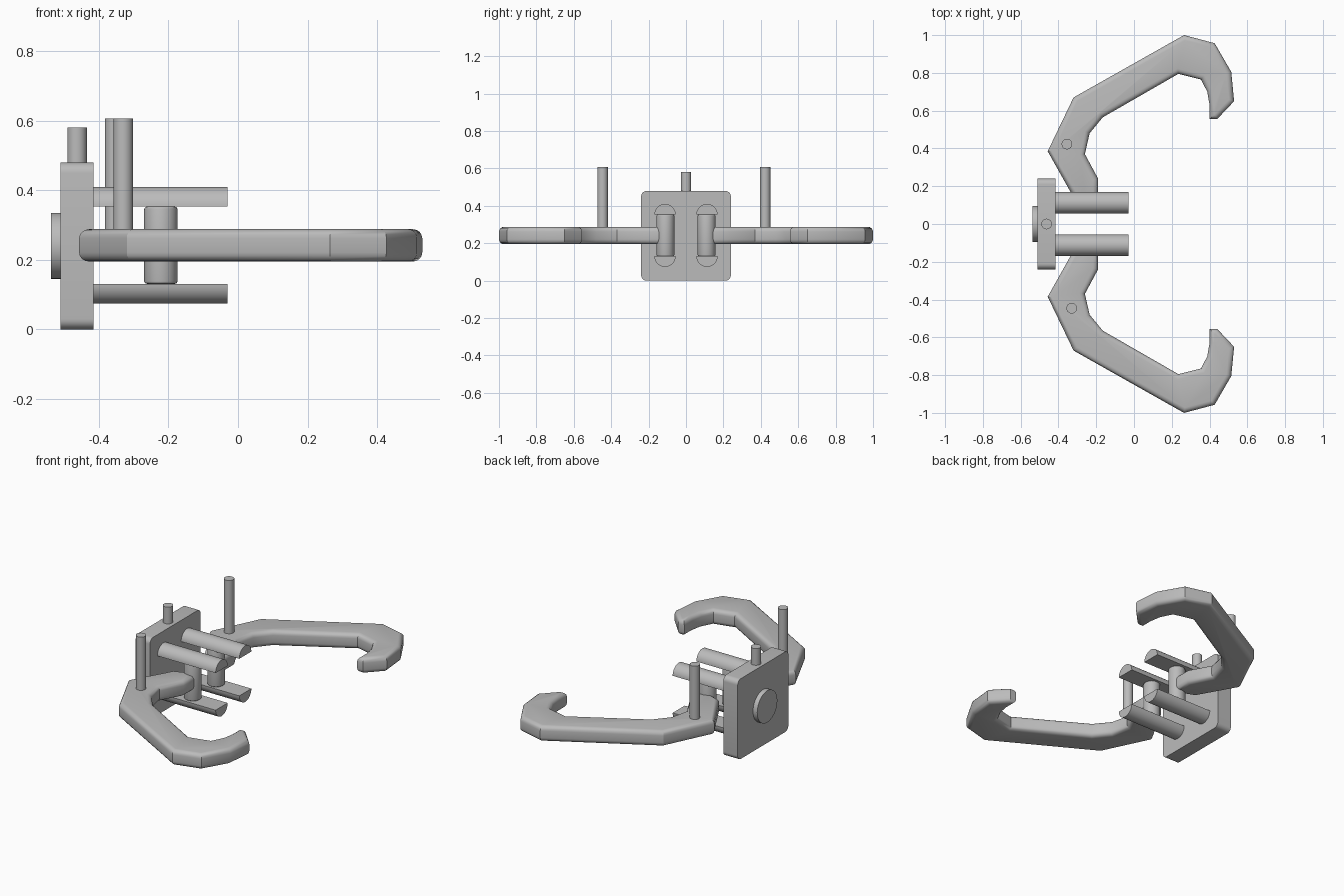
import bpy, bmesh, math
from mathutils import Matrix, Vector

cube = bpy.data.objects.get("Cube")
if cube:
    bpy.data.objects.remove(cube, do_unlink=True)

grey = bpy.data.materials.new("mid grey")
grey.use_nodes = True
GREY = (0.5, 0.5, 0.5, 1)
grey.diffuse_color = GREY
grey.node_tree.nodes["Principled BSDF"].inputs["Base Color"].default_value = GREY


def finish(name, bm):
    bmesh.ops.recalc_face_normals(bm, faces=bm.faces)
    mesh = bpy.data.meshes.new(name)
    bm.to_mesh(mesh)
    bm.free()
    mesh.materials.append(grey)
    obj = bpy.data.objects.new(name, mesh)
    bpy.context.collection.objects.link(obj)
    bpy.ops.object.select_all(action='DESELECT')
    obj.select_set(True)
    bpy.context.view_layer.objects.active = obj
    bpy.ops.object.shade_smooth_by_angle(angle=math.radians(28))
    return obj


def prism(name, points, direction, rim=0.0, segments=4):
    """Extrude a closed outline along a direction, rounding both rims."""
    bm = bmesh.new()
    direction = Vector(direction)
    face = bm.faces.new([bm.verts.new(p) for p in points])
    moved = bmesh.ops.extrude_face_region(bm, geom=[face], use_keep_orig=True)
    verts = [v for v in moved["geom"] if isinstance(v, bmesh.types.BMVert)]
    bmesh.ops.translate(bm, vec=direction, verts=verts)
    bmesh.ops.recalc_face_normals(bm, faces=bm.faces)
    if rim:
        axis = direction.normalized()
        edges = [e for e in bm.edges
                 if abs((e.verts[0].co - e.verts[1].co).normalized().dot(axis)) < 0.5]
        bmesh.ops.bevel(bm, geom=edges, offset=rim, segments=segments,
                        profile=0.5, affect='EDGES', clamp_overlap=False)
    return finish(name, bm)


def rod(name, x, y, z0, z1, radius, rim=0.0):
    ring = [(x + radius * math.cos(a), y + radius * math.sin(a), z0)
            for a in (math.tau * i / 32 for i in range(32))]
    return prism(name, ring, (0, 0, z1 - z0), rim, 3)


# Back plate with rounded corners, its disc and top peg
HALF, CORNER = 0.24, 0.03
plate = []
for quarter in range(4):
    mid = math.pi / 2 * quarter + math.pi / 4
    cy = math.copysign(HALF - CORNER, math.cos(mid))
    cz = HALF + math.copysign(HALF - CORNER, math.sin(mid))
    for i in range(7):
        a = math.pi / 2 * (quarter + i / 6)
        plate.append((-0.51, cy + CORNER * math.cos(a), cz + CORNER * math.sin(a)))
prism("back_plate", plate, (0.095, 0, 0))

disc = [(-0.538, 0.095 * math.cos(a), HALF + 0.095 * math.sin(a))
        for a in (math.tau * i / 40 for i in range(40))]
prism("back_disc", disc, (0.035, 0, 0))
rod("top_peg", -0.463, 0, 0.46, 0.58, 0.028)

# Outline of one hooked arm, seen from above
ARM = [(-0.19, 0.145), (-0.19, 0.24), (-0.26, 0.37), (-0.235, 0.48),
       (-0.165, 0.565), (0.235, 0.795), (0.355, 0.765), (0.388, 0.70),
       (0.40, 0.63), (0.40, 0.555), (0.44, 0.555), (0.53, 0.65),
       (0.515, 0.805), (0.427, 0.957), (0.265, 1.0), (-0.32, 0.67),
       (-0.457, 0.385), (-0.325, 0.15), (-0.26, 0.125)]

for side, s in (("left", 1), ("right", -1)):
    # Half-round prongs: domes point away from the gap between them
    for level, z, up in (("upper", 0.353, 1), ("lower", 0.131, -1)):
        arc = [(-0.42, s * 0.112 + 0.057 * math.cos(a), z + up * 0.057 * math.sin(a))
               for a in (math.pi * i / 20 for i in range(21))]
        prism(f"{side}_{level}_prong", arc, (0.39, 0, 0))
    # Hinge pin, hooked arm and upright handle
    rod(f"{side}_hinge_pin", -0.222, s * 0.11, 0.131, 0.353, 0.048, 0.008)
    prism(f"{side}_hook_arm", [(x, s * y, 0.195) for x, y in ARM],
          (0, 0, 0.093), 0.026)
rod("left_upright", -0.355, 0.423, 0.25, 0.607, 0.028)
rod("right_upright", -0.33, -0.446, 0.25, 0.607, 0.028)
